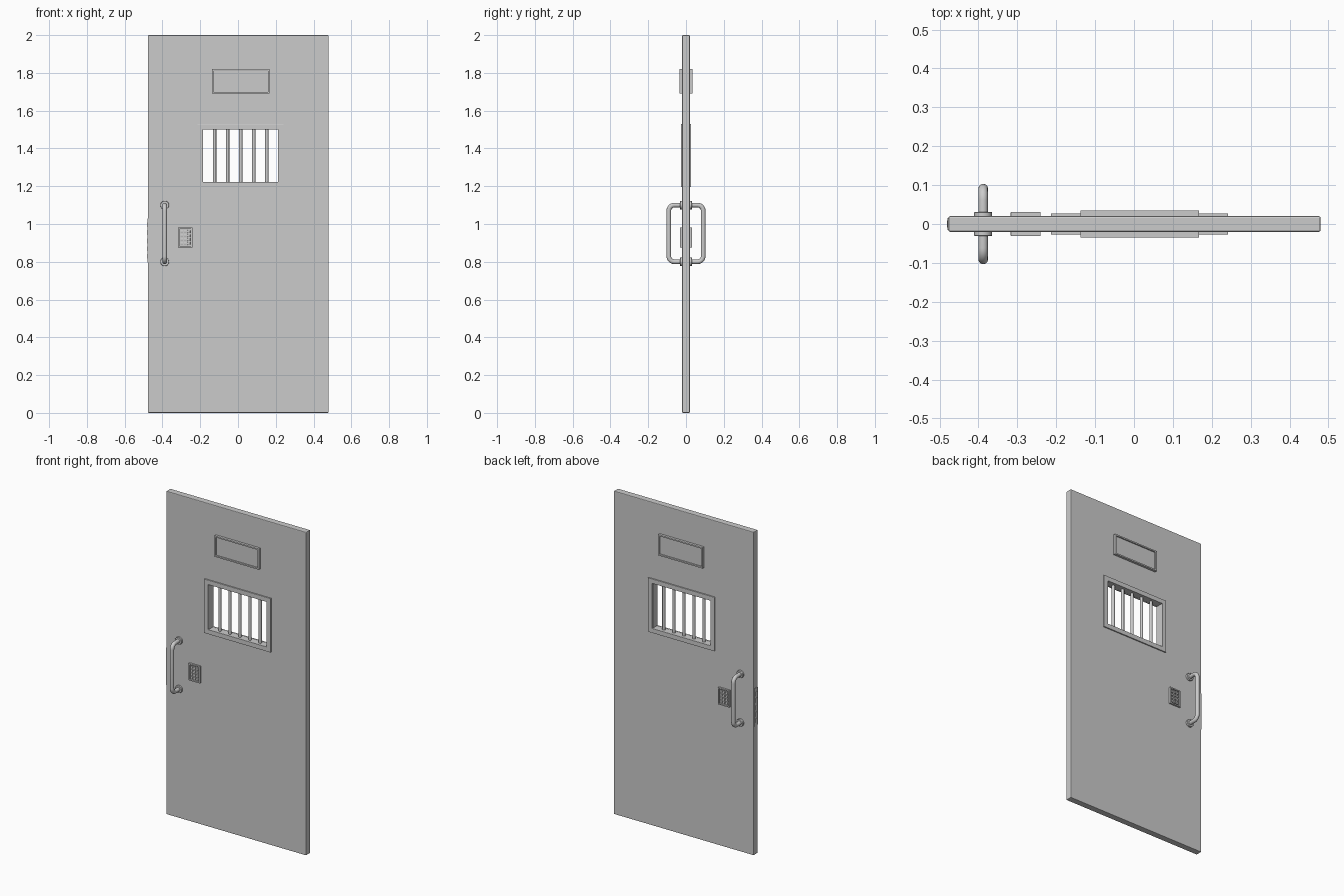
import bpy, bmesh, math
from mathutils import Vector

if "Cube" in bpy.data.objects:
    bpy.data.objects.remove(bpy.data.objects["Cube"])


def finish(name, bm, bevel=0.0, smooth=False):
    bmesh.ops.recalc_face_normals(bm, faces=bm.faces)
    me = bpy.data.meshes.new(name)
    bm.to_mesh(me)
    bm.free()
    ob = bpy.data.objects.new(name, me)
    bpy.context.collection.objects.link(ob)
    if smooth:
        bpy.context.view_layer.objects.active = ob
        ob.select_set(True)
        bpy.ops.object.shade_smooth_by_angle(angle=math.radians(40))
        ob.select_set(False)
    if bevel:
        mod = ob.modifiers.new("bevel", 'BEVEL')
        mod.width, mod.segments = bevel, 2
    return ob


def box(name, x, y, z, bevel=0.0):
    bm = bmesh.new()
    bmesh.ops.create_cube(bm, size=1)
    for v in bm.verts:
        v.co = Vector([(r[0] + r[1]) / 2 + c * (r[1] - r[0]) for r, c in zip((x, y, z), v.co)])
    return finish(name, bm, bevel)


def frame(name, x, y, z, border, bevel=0.0):
    """Rectangular ring in the xz plane, running through depth y."""
    bm = bmesh.new()
    rings = []
    for inset, depth in ((0, y[0]), (0, y[1]), (border, y[1]), (border, y[0])):
        a, b, c, d = x[0] + inset, x[1] - inset, z[0] + inset, z[1] - inset
        rings.append([bm.verts.new((p, depth, q)) for p, q in ((a, c), (b, c), (b, d), (a, d))])
    for i in range(4):
        r, s = rings[i], rings[(i + 1) % 4]
        for j in range(4):
            k = (j + 1) % 4
            bm.faces.new((r[j], r[k], s[k], s[j]))
    return finish(name, bm, bevel)


def cylinder(name, p, q, radius, sides=24, bevel=0.0):
    p, q = Vector(p), Vector(q)
    bm = bmesh.new()
    bmesh.ops.create_cone(bm, cap_ends=True, segments=sides, radius1=radius, radius2=radius,
                          depth=(q - p).length)
    rot = (q - p).to_track_quat('Z', 'Y')
    for v in bm.verts:
        v.co = rot @ v.co + (p + q) / 2
    return finish(name, bm, bevel, True)


# Door slab, built as a ring of four bevel-free walls around the window opening
WX, WZ = (-0.185, 0.213), (1.222, 1.502)
door = box("door_slab", (-0.477, 0.48), (-0.02, 0.02), (0, 2), 0.004)
cutter = box("window_cutter", WX, (-0.2, 0.2), WZ)
cutter.hide_render = True
cutter.hide_viewport = True
cut = door.modifiers.new("window", 'BOOLEAN')
cut.operation, cut.object, cut.solver = 'DIFFERENCE', cutter, 'EXACT'

# Barred window
for side, name in ((-1, "front"), (1, "back")):
    ys = sorted((side * 0.019, side * 0.027))
    frame(f"window_frame_{name}", (WX[0] - 0.029, WX[1] + 0.029), ys,
          (WZ[0] - 0.027, WZ[1] + 0.027), 0.028, 0.001)
for i in range(5):
    x = 0.014 + (i - 2) * 0.069
    cylinder("window_bar", (x, 0, WZ[0] - 0.01), (x, 0, WZ[1] + 0.01), 0.009, 16)

# Latch plate on the opening edge, with slots and bolt
box("latch_plate", (-0.480, -0.47), (-0.016, 0.016), (0.797, 1.03))
for z in (0.83, 0.87, 0.91, 0.955, 0.995):
    box("latch_insert", (-0.4815, -0.475), (-0.009, 0.009), (z - 0.012, z + 0.012))

HX, HZ0, HZ1 = -0.388, 0.80, 1.10
for side, name in ((-1, "front"), (1, "back")):
    def depth(a, b):
        return sorted((side * a, side * b))

    # Name plate: thin rim around a recessed panel
    frame(f"plate_rim_{name}", (-0.138, 0.167), depth(0.018, 0.035), (1.69, 1.82), 0.009, 0.001)
    box(f"plate_panel_{name}", (-0.132, 0.161), depth(0.018, 0.027), (1.696, 1.814))

    # Keypad: rim, recessed base and keys
    frame(f"keypad_rim_{name}", (-0.317, -0.24), depth(0.018, 0.031), (0.876, 0.981), 0.008, 0.001)
    box(f"keypad_base_{name}", (-0.312, -0.245), depth(0.018, 0.023), (0.881, 0.976))
    for col in range(3):
        for row in range(4):
            cx, cz = -0.2785 + (col - 1) * 0.019, 0.9285 + (row - 1.5) * 0.021
            box(f"key_{name}", (cx - 0.007, cx + 0.007), depth(0.022, 0.029),
                (cz - 0.0075, cz + 0.0075), 0.0015)

    # Pull handle: round tube with curved corners, on stepped round flanges
    R, Y = 0.03, 0.091
    path = [(0.018, HZ0)]
    path += [(Y - R + R * math.sin(t), HZ0 + R - R * math.cos(t))
             for t in (math.pi / 16 * i for i in range(9))]
    path += [(y, HZ0 + HZ1 - z) for y, z in reversed(path)]
    cu = bpy.data.curves.new("tube", 'CURVE')
    cu.dimensions, cu.bevel_depth, cu.bevel_resolution = '3D', 0.0125, 4
    sp = cu.splines.new('POLY')
    sp.points.add(len(path) - 1)
    for pt, (y, z) in zip(sp.points, path):
        pt.co = (HX, side * y, z, 1)
    tmp = bpy.data.objects.new("tube", cu)
    bpy.context.collection.objects.link(tmp)
    bm = bmesh.new()
    bm.from_mesh(tmp.to_mesh())
    bpy.data.objects.remove(tmp)
    finish(f"handle_{name}", bm, 0, True)
    for z in (HZ0, HZ1):
        cylinder(f"handle_flange_{name}", (HX, side * 0.018, z), (HX, side * 0.031, z),
                 0.023, 24, 0.002)
